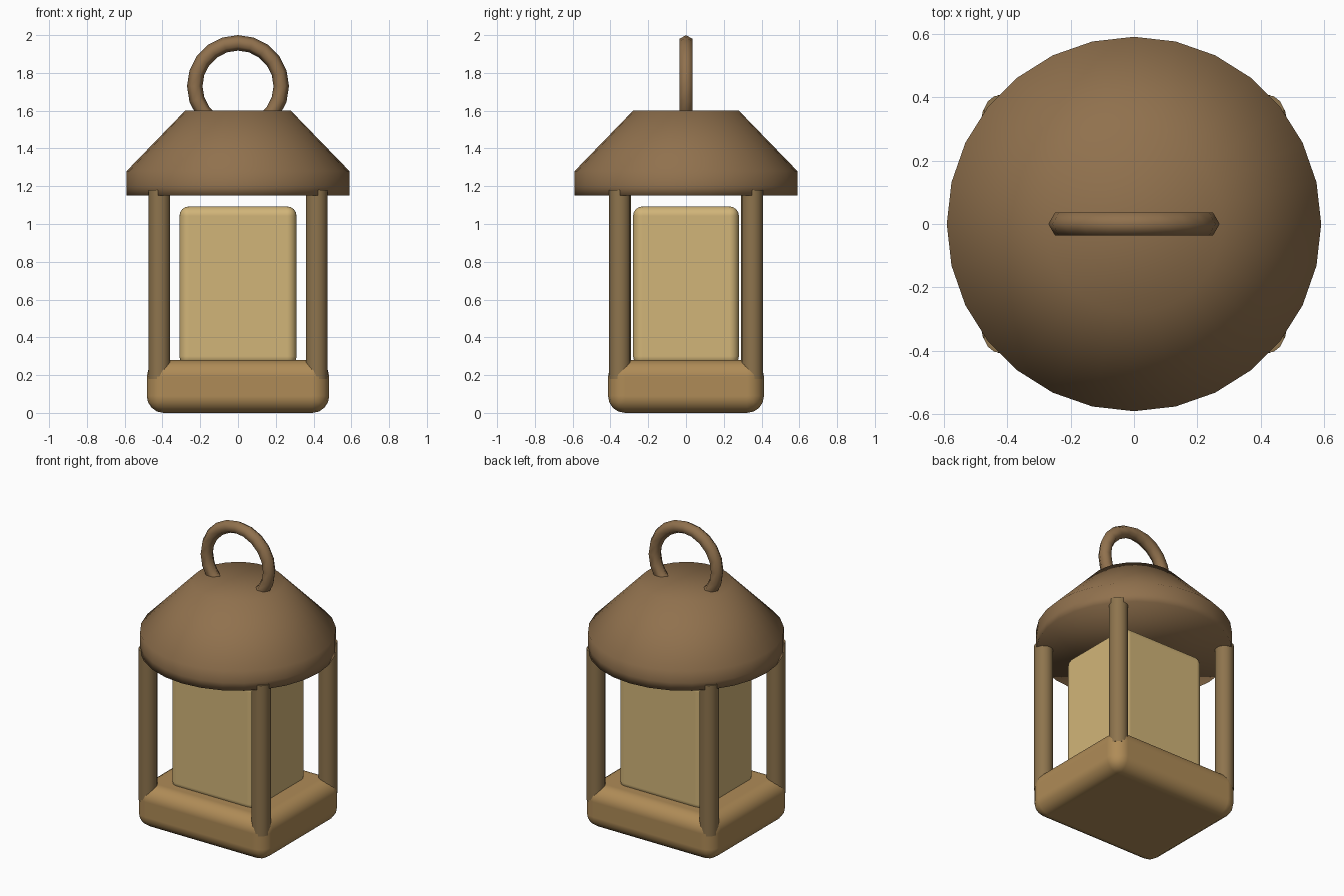
import bpy, bmesh, math
from mathutils import Matrix

if "Cube" in bpy.data.objects:
    bpy.data.objects.remove(bpy.data.objects["Cube"])


def material(name, rgb):
    m = bpy.data.materials.new(name)
    m.diffuse_color = (*rgb, 1)
    m.use_nodes = True
    m.node_tree.nodes["Principled BSDF"].inputs["Base Color"].default_value = m.diffuse_color
    return m


ROOF = material("roof_brown", (0.28, 0.165, 0.075))
BASE = material("base_tan", (0.43, 0.26, 0.095))
POST = material("post_brown", (0.27, 0.175, 0.075))
PANE = material("warm_pane", (0.64, 0.46, 0.19))


def finish(name, bm, mat):
    bmesh.ops.recalc_face_normals(bm, faces=bm.faces)
    me = bpy.data.meshes.new(name)
    bm.to_mesh(me)
    bm.free()
    for p in me.polygons:
        p.use_smooth = True
    me.materials.append(mat)
    ob = bpy.data.objects.new(name, me)
    bpy.context.collection.objects.link(ob)
    return ob


def rounded_box(name, hx, hy, z0, z1, radius, mat):
    bm = bmesh.new()
    bmesh.ops.create_cube(bm, size=1, matrix=Matrix.Translation((0, 0, (z0 + z1) / 2))
                          @ Matrix.Diagonal((2 * hx, 2 * hy, z1 - z0, 1)))
    ob = finish(name, bm, mat)
    bev = ob.modifiers.new("rounding", "BEVEL")
    bev.width, bev.segments = radius, 4
    bev.harden_normals = True
    return ob


def lathe(name, profile, sides, mat):
    bm = bmesh.new()
    rings = [[bm.verts.new((r * math.cos(2 * math.pi * i / sides),
                            r * math.sin(2 * math.pi * i / sides), z))
              for i in range(sides)] for r, z in profile]
    for a, b in zip(rings, rings[1:]):
        for i in range(sides):
            j = (i + 1) % sides
            bm.faces.new((a[i], a[j], b[j], b[i]))
    bm.faces.new(rings[0])
    bm.faces.new(rings[-1])
    return finish(name, bm, mat)


# Base block and glowing body
rounded_box("base", 0.483, 0.413, 0, 0.28, 0.09, BASE)
rounded_box("lamp_body", 0.31, 0.28, 0.25, 1.093, 0.05, PANE)

# Four corner posts
for sx, side in ((-1, "left"), (1, "right")):
    for sy, end in ((-1, "front"), (1, "back")):
        bm = bmesh.new()
        bmesh.ops.create_cone(bm, cap_ends=True, segments=14, radius1=0.058, radius2=0.058,
                              depth=1.0, matrix=Matrix.Translation((sx * 0.416, sy * 0.35, 0.68)))
        ob = finish(f"{end}_{side}_post", bm, POST)
        bpy.context.view_layer.objects.active = ob
        ob.select_set(True)
        bpy.ops.object.shade_smooth_by_angle(angle=math.radians(40))
        ob.select_set(False)

# Conical roof with upright rim
lathe("roof", [(0.59, 1.15), (0.59, 1.2), (0.59, 1.28), (0.28, 1.6)], 28, ROOF)

# Carrying ring, six-sided section, sunk into the roof
bm = bmesh.new()
N, M = 20, 6
ring = []
for i in range(N):
    a = 2 * math.pi * i / N
    row = []
    for k in range(M):
        t = 2 * math.pi * k / M
        r = 0.229 + 0.041 * math.cos(t)
        row.append(bm.verts.new((r * math.cos(a), 0.041 * math.sin(t), 1.73 + r * math.sin(a))))
    ring.append(row)
for i in range(N):
    for k in range(M):
        a, b = ring[i], ring[(i + 1) % N]
        bm.faces.new((a[k], b[k], b[(k + 1) % M], a[(k + 1) % M]))
finish("carrying_ring", bm, ROOF)
